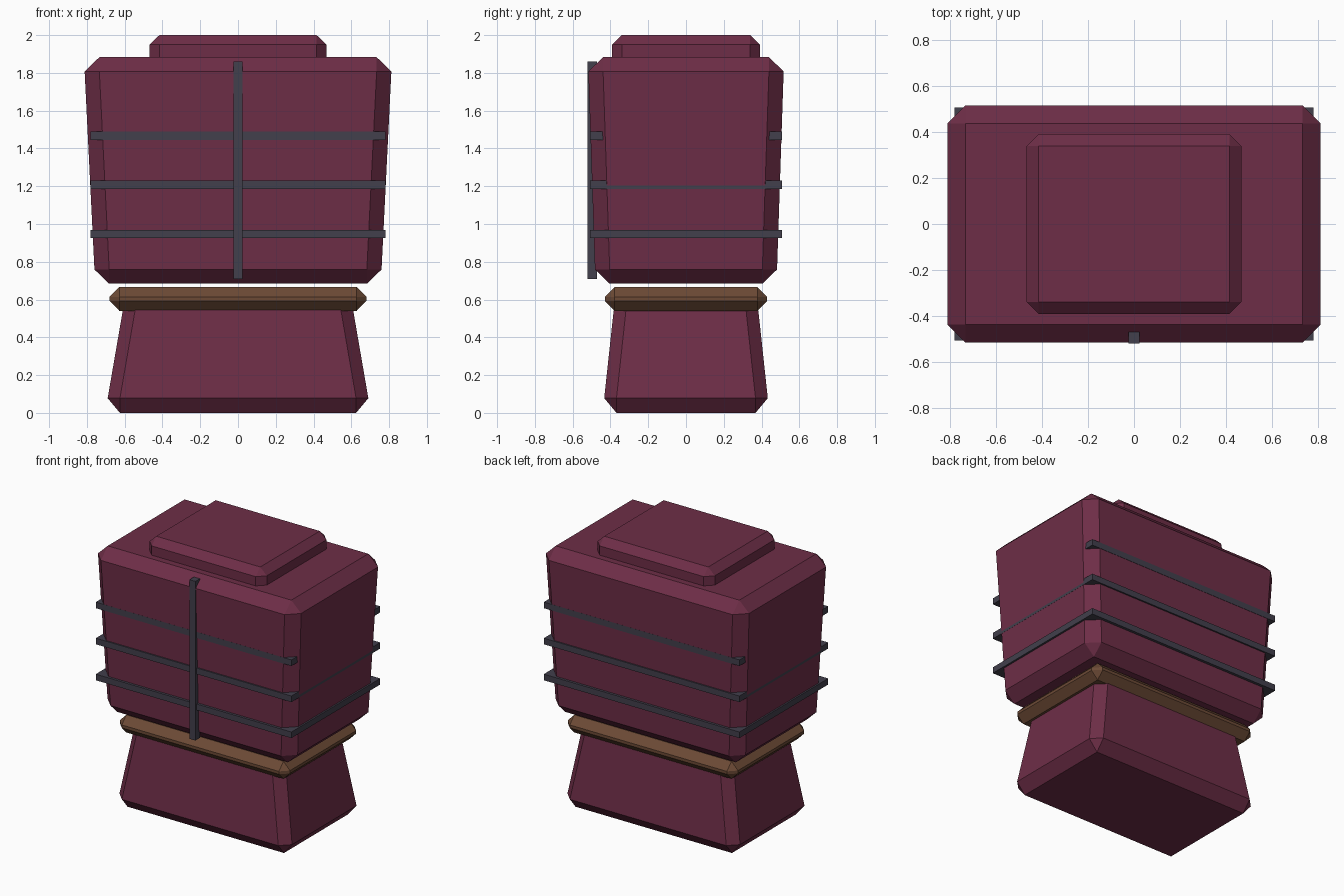
import bpy, bmesh

if "Cube" in bpy.data.objects:
    bpy.data.objects.remove(bpy.data.objects["Cube"])


def material(name, rgb):
    m = bpy.data.materials.new(name)
    m.diffuse_color = (*rgb, 1)
    m.use_nodes = True
    m.node_tree.nodes["Principled BSDF"].inputs["Base Color"].default_value = m.diffuse_color
    return m


MAROON = material("maroon", (0.155, 0.027, 0.063))
BROWN = material("brown", (0.150, 0.068, 0.036))
SLATE = material("slate grey", (0.054, 0.050, 0.072))


def finish(name, bm, mat):
    bmesh.ops.recalc_face_normals(bm, faces=bm.faces)
    mesh = bpy.data.meshes.new(name)
    bm.to_mesh(mesh)
    bm.free()
    mesh.materials.append(mat)
    bpy.context.collection.objects.link(bpy.data.objects.new(name, mesh))


def chamfered_block(name, mat, z0, z1, lower, upper, cx, cz):
    """Tapered block with every edge chamfered; lower/upper are half sizes."""
    bm = bmesh.new()

    def rect(z, hx, hy):
        return [bm.verts.new((sx * hx, sy * hy, z))
                for sx, sy in ((1, 1), (-1, 1), (-1, -1), (1, -1))]

    def octagon(z, hx, hy):
        ring = []
        for sx, sy in ((1, 1), (-1, 1), (-1, -1), (1, -1)):
            pair = [(sx * hx, sy * (hy - cx)), (sx * (hx - cx), sy * hy)]
            if sx * sy < 0:
                pair.reverse()
            ring += [bm.verts.new((x, y, z)) for x, y in pair]
        return ring

    bottom = rect(z0, lower[0] - cx, lower[1] - cx)
    low = octagon(z0 + cz, *lower)
    high = octagon(z1 - cz, *upper)
    top = rect(z1, upper[0] - cx, upper[1] - cx)
    bm.faces.new(bottom)
    bm.faces.new(top)
    for i in range(8):
        j = (i + 1) % 8
        bm.faces.new((low[i], low[j], high[j], high[i]))
    for cap, ring in ((bottom, low), (top, high)):
        for i in range(4):
            k = (i + 1) % 4
            bm.faces.new((cap[i], ring[2 * i], ring[2 * i + 1]))
            bm.faces.new((cap[i], ring[2 * i + 1], ring[2 * k], cap[k]))
    finish(name, bm, mat)


def box(name, mat, lo, hi):
    bm = bmesh.new()
    bmesh.ops.create_cube(bm, size=1)
    for v in bm.verts:
        v.co = [(a + b) / 2 + c * (b - a) for a, b, c in zip(lo, hi, v.co)]
    finish(name, bm, mat)


# Main blocks, bottom to top
chamfered_block("base", MAROON, 0.0, 0.62, (0.69, 0.433), (0.61, 0.383), 0.065, 0.078)
chamfered_block("collar", BROWN, 0.54, 0.667, (0.68, 0.43), (0.68, 0.43), 0.052, 0.053)
chamfered_block("body", MAROON, 0.684, 1.883, (0.76, 0.482), (0.812, 0.517), 0.078, 0.075)
chamfered_block("cap", MAROON, 1.80, 2.0, (0.468, 0.392), (0.468, 0.392), 0.052, 0.05)

# Bands around the body
for i, z in enumerate((0.947, 1.207, 1.468)):
    box(f"band_{i + 1}", SLATE, (-0.782, -0.507, z - 0.022), (0.782, 0.507, z + 0.022))

# Vertical strip on the front
box("front_strip", SLATE, (-0.024, -0.521, 0.71), (0.024, -0.47, 1.86))
